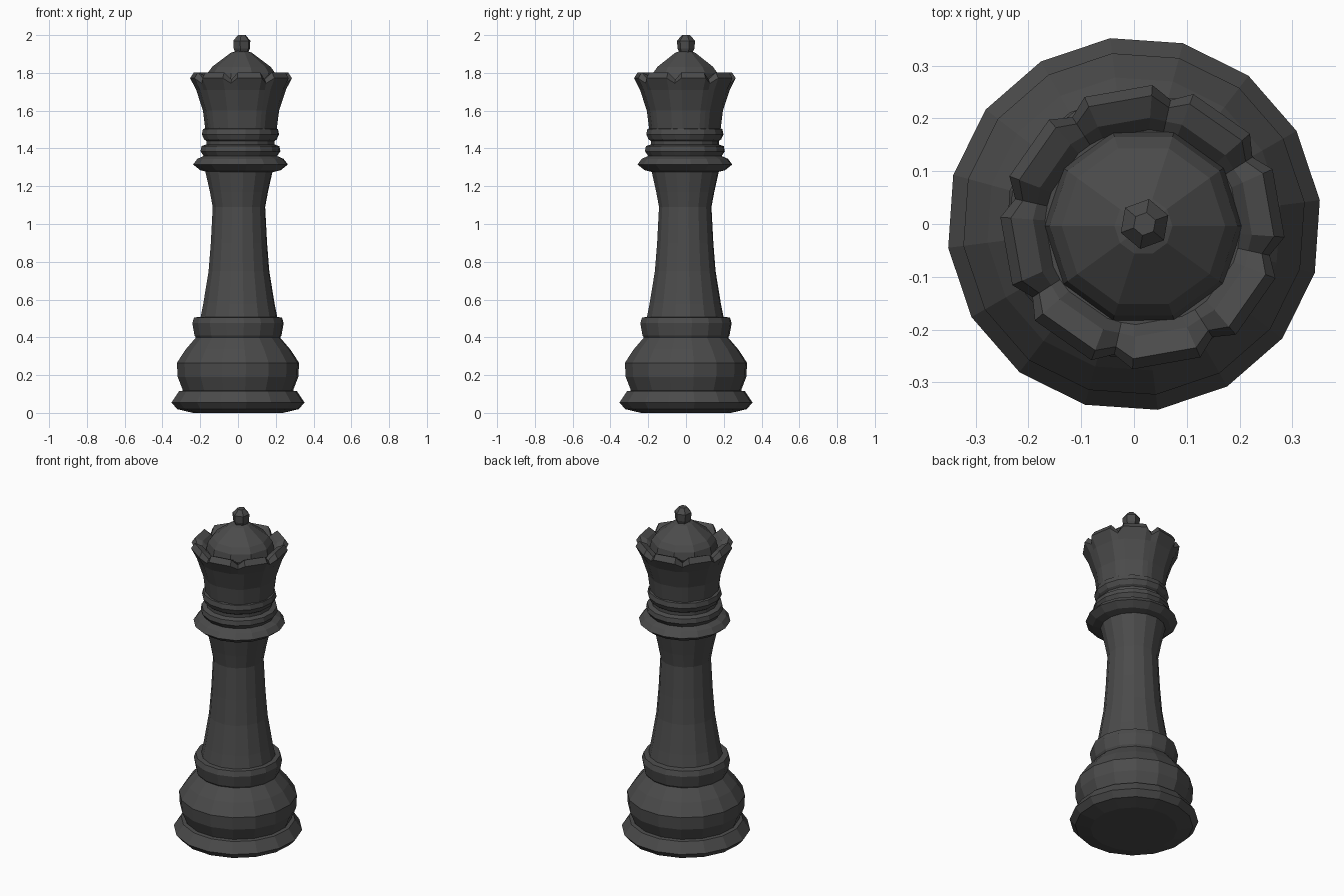
import bpy, bmesh, math

if "Cube" in bpy.data.objects:
    bpy.data.objects.remove(bpy.data.objects["Cube"])

mat = bpy.data.materials.new("dark_grey")
mat.diffuse_color = (0.07, 0.07, 0.07, 1)
mat.use_nodes = True
mat.node_tree.nodes["Principled BSDF"].inputs["Base Color"].default_value = mat.diffuse_color


def finish(bm, name):
    bmesh.ops.recalc_face_normals(bm, faces=bm.faces)
    me = bpy.data.meshes.new(name)
    bm.to_mesh(me)
    bm.free()
    me.materials.append(mat)
    ob = bpy.data.objects.new(name, me)
    bpy.context.collection.objects.link(ob)
    return ob


def loft(name, rings):
    """Skin a stack of equal-length point rings and cap both ends."""
    bm = bmesh.new()
    vs = [[bm.verts.new(p) for p in ring] for ring in rings]
    n = len(vs[0])
    for a, b in zip(vs, vs[1:]):
        for i in range(n):
            j = (i + 1) % n
            bm.faces.new((a[i], a[j], b[j], b[i]))
    bm.faces.new(vs[0][::-1])
    bm.faces.new(vs[-1])
    return finish(bm, name)


def ring(r, z, sides, offset, cx=0, cy=0):
    return [(cx + r * math.cos(offset + math.tau * i / sides),
             cy + r * math.sin(offset + math.tau * i / sides), z) for i in range(sides)]


def lathe(name, profile, sides=16, offset=7.3, cx=0, cy=0):
    return loft(name, [ring(r, z, sides, math.radians(offset), cx, cy) for r, z in profile])


# Foot and bulging base
lathe("foot", [(0.24, 0), (0.325, 0.02), (0.355, 0.055), (0.315, 0.115), (0.28, 0.12)])
lathe("base_bulge", [(0.29, 0.11), (0.322, 0.19), (0.326, 0.265), (0.28, 0.335), (0.222, 0.402)])
lathe("base_band", [(0.222, 0.395), (0.232, 0.41), (0.244, 0.475), (0.234, 0.505), (0.19, 0.51)])

# Tapered column
lathe("column", [(0.206, 0.50), (0.19, 0.58), (0.162, 0.75), (0.15, 0.9),
                 (0.14, 1.09), (0.155, 1.17), (0.182, 1.29)], cx=0.005, cy=-0.004)

# Stacked collars under the crown
top = dict(cx=0.013, cy=-0.006)
lathe("wide_collar", [(0.175, 1.275), (0.215, 1.285), (0.253, 1.315), (0.23, 1.345),
                      (0.196, 1.36), (0.213, 1.385), (0.208, 1.412), (0.17, 1.425)], **top)
lathe("collar_neck", [(0.182, 1.40), (0.182, 1.46)], **top)
lathe("narrow_collar", [(0.175, 1.435), (0.194, 1.448), (0.206, 1.475), (0.2, 1.503), (0.17, 1.51)], **top)

# Crown: flared cup whose rim alternates between eight teeth and notches
# Each row: tooth radius, tooth height, notch radius, notch height
CROWN = [(0.188, 1.49, 0.188, 1.49), (0.202, 1.6, 0.202, 1.6), (0.238, 1.71, 0.234, 1.71),
         (0.27, 1.772, 0.247, 1.745), (0.25, 1.803, 0.232, 1.765),
         (0.208, 1.785, 0.205, 1.758), (0.185, 1.755, 0.185, 1.75)]
rings = []
for tr, tz, nr, nz in CROWN:
    pts = []
    for k in range(8):
        for d, r, z in ((-14, tr, tz), (14, tr, tz), (22.5, nr, nz)):
            a = math.radians(10 + 45 * k + d)
            pts.append((0.016 + r * math.cos(a), -0.006 + r * math.sin(a), z))
    rings.append(pts)
loft("crown", rings)

# Dome and finial
lathe("dome", [(0.19, 1.74), (0.178, 1.8), (0.155, 1.832), (0.055, 1.907), (0.03, 1.915)],
      sides=10, offset=0, cx=0.018, cy=-0.004)
lathe("finial", [(0.03, 1.895), (0.046, 1.93), (0.048, 1.97), (0.022, 2.0)],
      sides=6, offset=20, cx=0.02, cy=0)
